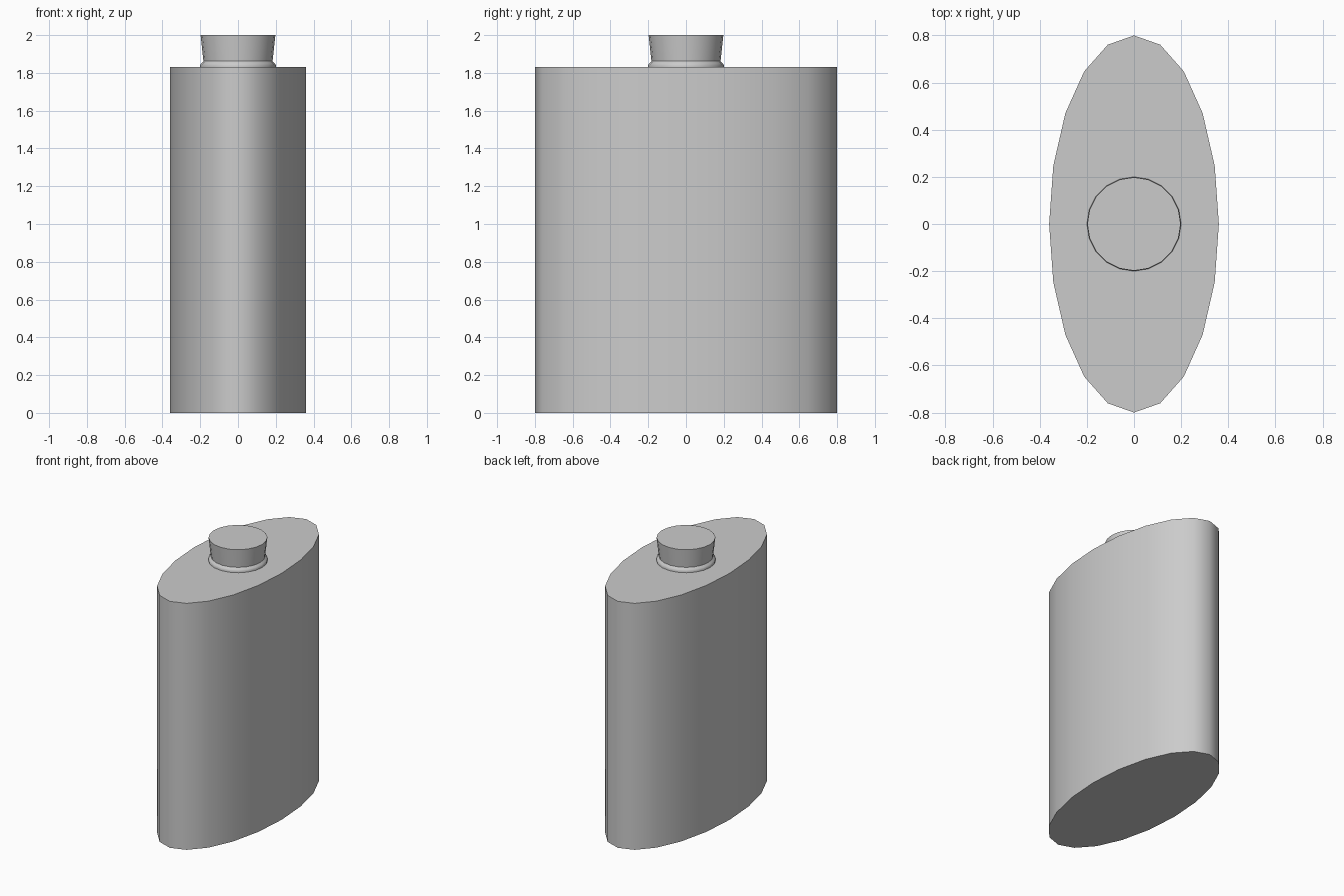
import bpy, bmesh, math

if "Cube" in bpy.data.objects:
    bpy.data.objects.remove(bpy.data.objects["Cube"])

SIDES = 20


def lathe(name, profile, sx=1.0, sy=1.0):
    """Closed solid from (radius, z) rings, stretched to an ellipse."""
    bm = bmesh.new()
    rings = []
    for r, z in profile:
        rings.append([bm.verts.new((r * sx * math.cos(2 * math.pi * i / SIDES),
                                    r * sy * math.sin(2 * math.pi * i / SIDES), z))
                      for i in range(SIDES)])
    for a, b in zip(rings, rings[1:]):
        for i in range(SIDES):
            j = (i + 1) % SIDES
            bm.faces.new((a[i], a[j], b[j], b[i]))
    bm.faces.new(rings[0][::-1])
    bm.faces.new(rings[-1])
    mesh = bpy.data.meshes.new(name)
    bm.to_mesh(mesh)
    bm.free()
    obj = bpy.data.objects.new(name, mesh)
    bpy.context.collection.objects.link(obj)
    bpy.ops.object.select_all(action='DESELECT')
    obj.select_set(True)
    bpy.context.view_layer.objects.active = obj
    bpy.ops.object.shade_smooth_by_angle(angle=math.radians(40))
    return obj


# Flat oval flask body
lathe("flask_body", [(1, 0), (1, 1.83)], 0.36, 0.80)

# Flared stopper with a small collar at its foot
lathe("stopper", [(0.20, 1.83), (0.20, 1.842), (0.195, 1.85),
                  (0.183, 1.862), (0.198, 2.0)])
